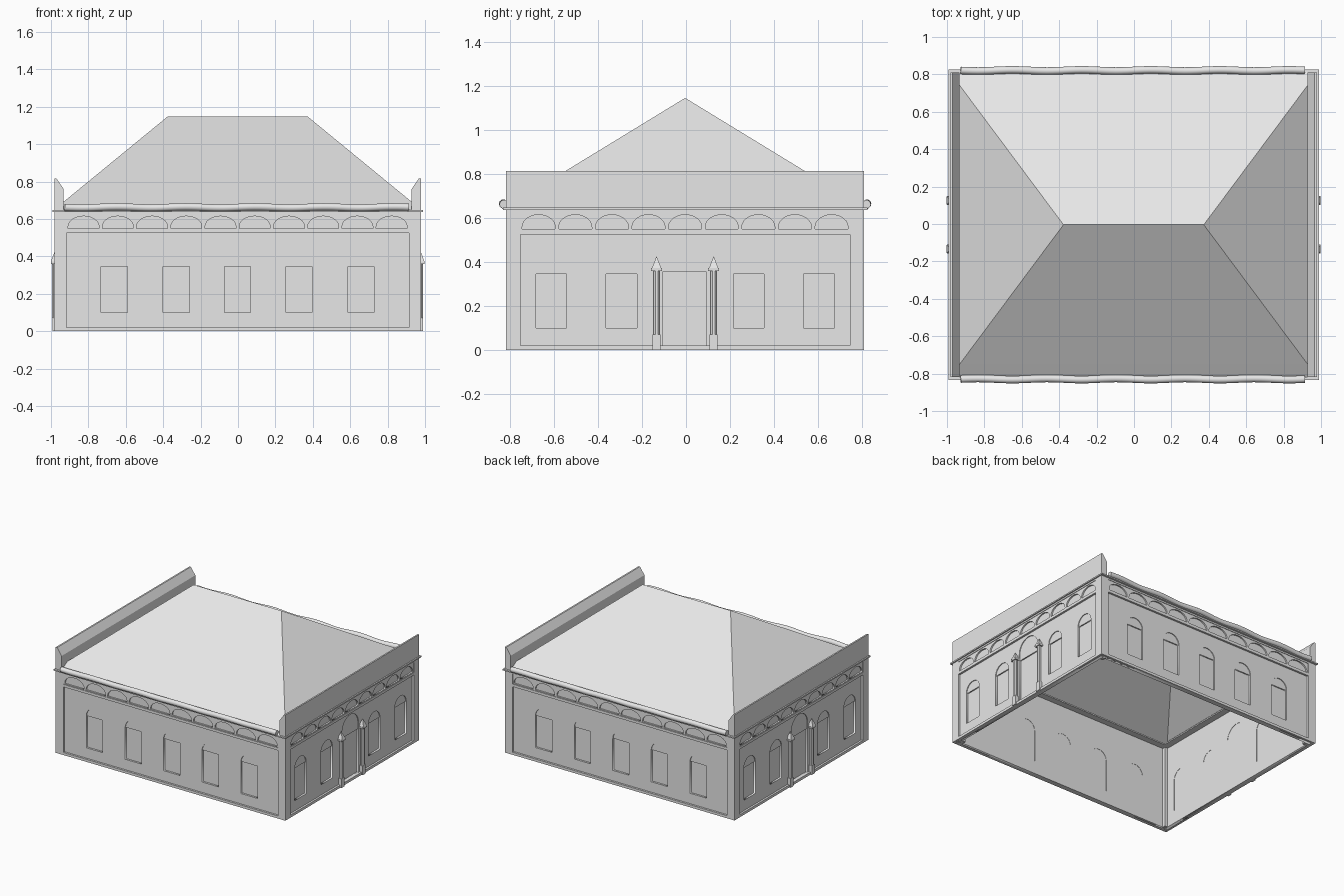
import bpy, bmesh, math
from mathutils import Matrix, Vector

cube = bpy.data.objects.get("Cube")
if cube:
    bpy.data.objects.remove(cube, do_unlink=True)

stone = bpy.data.materials.new("pale_grey_stone")
stone.use_nodes = True
stone.diffuse_color = (0.8, 0.8, 0.8, 1)
stone.node_tree.nodes["Principled BSDF"].inputs["Base Color"].default_value = (0.8, 0.8, 0.8, 1)

CENTRE = Matrix.Translation((-0.002, -0.004, 0))
EAVE, POST = 0.64, 0.065
X, Y = 0.98, 0.815


def add(name, mesh, matrix=Matrix()):
    mesh.transform(CENTRE @ matrix)
    mesh.materials.clear()
    mesh.materials.append(stone)
    obj = bpy.data.objects.new(name, mesh)
    bpy.context.collection.objects.link(obj)
    return obj


def from_bmesh(name, bm, matrix=Matrix()):
    bmesh.ops.recalc_face_normals(bm, faces=bm.faces)
    mesh = bpy.data.meshes.new(name)
    bm.to_mesh(mesh)
    bm.free()
    return add(name, mesh, matrix)


def box(name, low, high, matrix=Matrix()):
    low, high = Vector(low), Vector(high)
    bm = bmesh.new()
    place = Matrix.Translation((low + high) / 2) @ Matrix.Diagonal((*(high - low), 1))
    bmesh.ops.create_cube(bm, size=1, matrix=place)
    return from_bmesh(name, bm, matrix)


def curve_mesh(name, curve, matrix=Matrix()):
    temp = bpy.data.objects.new(name, curve)
    bpy.context.collection.objects.link(temp)
    bpy.context.view_layer.update()
    graph = bpy.context.evaluated_depsgraph_get()
    mesh = bpy.data.meshes.new_from_object(temp.evaluated_get(graph))
    bpy.data.objects.remove(temp, do_unlink=True)
    return add(name, mesh, matrix)


def panel(name, loops, inner, outer, turn):
    """Upright plate with holes; inner and outer are distances from the middle."""
    curve = bpy.data.curves.new(name, "CURVE")
    curve.dimensions, curve.fill_mode = "2D", "BOTH"
    curve.extrude = (outer - inner) / 2
    for loop in loops:
        spline = curve.splines.new("POLY")
        spline.points.add(len(loop) - 1)
        for point, (u, z) in zip(spline.points, loop):
            point.co = (u, z, 0, 1)
        spline.use_cyclic_u = True
    stand = Matrix.Translation((0, -(inner + outer) / 2, 0)) @ Matrix.Rotation(math.pi / 2, 4, "X")
    return curve_mesh(name, curve, turn @ stand)


def rect(u, half, low, high):
    return [(u - half, low), (u + half, low), (u + half, high), (u - half, high)]


def arch(u, half, low, spring, rise, steps=16):
    arc = [(u + half * math.cos(math.pi * i / steps), spring + rise * math.sin(math.pi * i / steps))
           for i in range(steps + 1)]
    return ([(u - half, low), (u + half, low)] if low < spring else []) + arc


def column(u, depth, turn):
    """Slim portal column with a plinth, a cap block and a pointed top."""
    box("column_plinth", (u - .018, -depth - .013, 0), (u + .018, -depth + .018, .07), turn)
    box("column_cap", (u - .025, -depth - .02, .36), (u + .025, -depth + .02, .372), turn)
    for name, sides, r1, r2, low, high in (("column_shaft", 8, .015, .015, .07, .36),
                                           ("column_point", 4, .03, .001, .372, .425)):
        bm = bmesh.new()
        place = Matrix.Translation((u, -depth, (low + high) / 2)) @ Matrix.Rotation(math.pi / sides, 4, "Z")
        bmesh.ops.create_cone(bm, cap_ends=True, segments=sides, radius1=r1, radius2=r2,
                              depth=high - low, matrix=place)
        from_bmesh(name, bm, turn)


def facade(name, angle, face, half, windows, arches, door):
    turn = Matrix.Rotation(math.radians(angle), 4, "Z")
    # Openings: centre, half width, sill, spring line, rise, top of lower pane
    openings = [(u, .07, .10, .345, .07, .345) for u in windows]
    if door:
        openings.append((-.002, .10, .02, .405, .1, .355))
    holes = [arch(*o[:5]) for o in openings]
    panel(name + "_wall", [rect(0, half + .04, 0, EAVE)] + holes, face - .04, face - .015, turn)
    for u, w, low, spring, rise, split in openings:
        panel(name + "_pane", [rect(u, w, low, split)], face - .038, face - .030, turn)
        panel(name + "_arch_infill", [arch(u, w, split, spring, rise)], face - .038, face - .021, turn)
    # Bands framing the wall and the frieze
    for part, low, high in (("base", 0, .02), ("band", .525, .545), ("top", .625, EAVE)):
        box(f"{name}_{part}", (-half, -face, low), (half, -face + .025, high), turn)
    # Blind arcade in the frieze
    pitch = 2 * half / arches
    arcs = [arch(-half + pitch * (i + .5), pitch * .45, .55, .56, .055, 12) for i in range(arches)]
    panel(name + "_arcade", [rect(0, half, .545, .625)] + arcs, face - .016, face - .004, turn)
    if door:
        for u in (-.13, .13):
            column(u, face - .002, turn)


for name, angle in (("front", 0), ("back", 180)):
    facade(name, angle, Y, X - POST, (-.66, -.328, 0, .328, .66), 10, False)
for name, angle in (("left", 90), ("right", 270)):
    facade(name, angle, X, Y - POST, (-.61, -.29, .29, .61), 9, True)

# Corner posts, parapets and wavy eave rolls
for s in (-1, 1):
    for t in (-1, 1):
        box("corner_post", (s * X - (POST if s > 0 else 0), t * Y - (POST if t > 0 else 0), 0),
            (s * X + (POST if s < 0 else 0), t * Y + (POST if t < 0 else 0), EAVE))

    bm = bmesh.new()
    profile = [(X, EAVE), (X, .815), (.968, .815), (.93, .76), (.93, EAVE)]
    end = bm.faces.new([bm.verts.new((s * x, -Y, z)) for x, z in profile])
    grown = bmesh.ops.extrude_face_region(bm, geom=[end])["geom"]
    bmesh.ops.translate(bm, vec=(0, 2 * Y, 0), verts=[v for v in grown if isinstance(v, bmesh.types.BMVert)])
    bm.faces.ensure_lookup_table()
    from_bmesh("parapet", bm)

    roll = bpy.data.curves.new("eave_roll", "CURVE")
    roll.dimensions, roll.bevel_depth, roll.bevel_resolution = "3D", .02, 3
    roll.use_fill_caps = True
    spline = roll.splines.new("POLY")
    count = 60
    spline.points.add(count)
    for i, point in enumerate(spline.points):
        x = -.925 + 1.84 * i / count
        wave = .003 * math.sin(x * 2 * math.pi / .37)
        point.co = (x, s * (.825 + wave), .662 + wave, 1)
    eave = curve_mesh("eave_roll", roll)
    eave.data.polygons.foreach_set("use_smooth", [len(p.vertices) == 4 for p in eave.data.polygons])

# Thin cornice ring with an open middle
bm = bmesh.new()
rings = []
for z in (.637, .647):
    for x, y in ((.99, .83), (.89, .725)):
        rings.append([bm.verts.new((a * x, b * y, z)) for a, b in ((-1, -1), (1, -1), (1, 1), (-1, 1))])
for a, b in ((0, 1), (1, 3), (3, 2), (2, 0)):
    for i in range(4):
        j = (i + 1) % 4
        bm.faces.new((rings[a][i], rings[a][j], rings[b][j], rings[b][i]))
from_bmesh("cornice", bm)

# Hipped roof shell, long slopes running down to the eaves
bm = bmesh.new()
ridge = {s: bm.verts.new((s * .375, 0, 1.147)) for s in (-1, 1)}
hip = {(s, t): bm.verts.new((s * .93, t * .745, .692)) for s in (-1, 1) for t in (-1, 1)}
low = {(s, t): bm.verts.new((s * .93, t * .82, .646)) for s in (-1, 1) for t in (-1, 1)}
for t in (-1, 1):
    bm.faces.new((ridge[-1], ridge[1], hip[1, t], hip[-1, t]))
    bm.faces.new((hip[-1, t], hip[1, t], low[1, t], low[-1, t]))
    bm.faces.new((ridge[t], hip[t, -1], hip[t, 1]))
roof = from_bmesh("roof", bm)
shell = roof.modifiers.new("thickness", "SOLIDIFY")
shell.thickness, shell.offset = .01, -1
